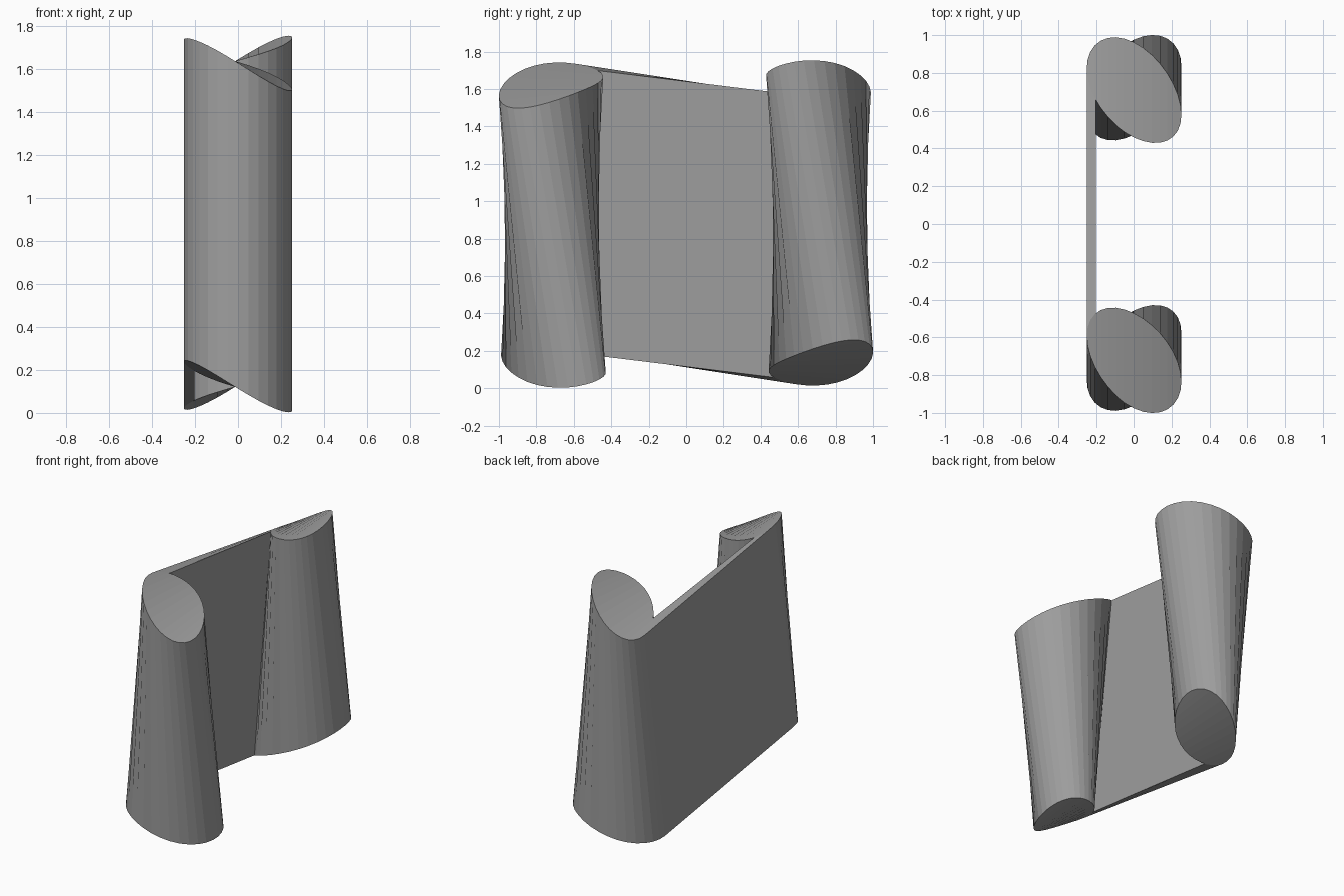
import bpy, bmesh, math

if "Cube" in bpy.data.objects:
    bpy.data.objects.remove(bpy.data.objects["Cube"])

R, C, H = 0.252, 0.717, 0.757     # tube radius, tube offset in y, half height
TWIST, LEAN = 0.64, 0.0085        # radians per unit along x, overall lean
ZC = 0.878
SEG = 32

grey = bpy.data.materials.new("dark_grey")
grey.diffuse_color = (0.34, 0.34, 0.34, 1)
grey.use_nodes = True
grey.node_tree.nodes["Principled BSDF"].inputs["Base Color"].default_value = grey.diffuse_color


def twist(x, y, z):
    a = TWIST * x + LEAN
    return (x,
            y * math.cos(a) - z * math.sin(a),
            y * math.sin(a) + z * math.cos(a) + ZC)


def twisted_solid(name, slices):
    """Solid made of (x, y_min, y_max) slices of full height, twisted about x."""
    bm = bmesh.new()
    rings = [[bm.verts.new(twist(x, y, z)) for y, z in
              ((y0, -H), (y1, -H), (y1, H), (y0, H))] for x, y0, y1 in slices]
    for a, b in zip(rings, rings[1:]):
        for i in range(4):
            j = (i + 1) % 4
            bm.faces.new((a[i], a[j], b[j], b[i]))
    bm.faces.new(rings[0])
    bm.faces.new(rings[-1])
    bmesh.ops.remove_doubles(bm, verts=bm.verts, dist=1e-5)
    bmesh.ops.recalc_face_normals(bm, faces=bm.faces)
    me = bpy.data.meshes.new(name)
    bm.to_mesh(me)
    bm.free()
    me.materials.append(grey)
    ob = bpy.data.objects.new(name, me)
    bpy.context.collection.objects.link(ob)
    return ob


angles = [math.pi * k / (SEG // 2) for k in range(SEG // 2 + 1)]
circle = [(-R * math.cos(a), R * math.sin(a)) for a in angles]

# Two round columns
for name, yc in (("front_column", -C), ("back_column", C)):
    twisted_solid(name, [(x, yc - w, yc + w) for x, w in circle])

# Thin panel on the left, its ends following the column sides
INNER = -0.203
panel = [p for p in circle if p[0] < INNER] + [(INNER, math.sqrt(R * R - INNER ** 2))]
twisted_solid("side_panel", [(x, -(C - w), C - w) for x, w in panel])
